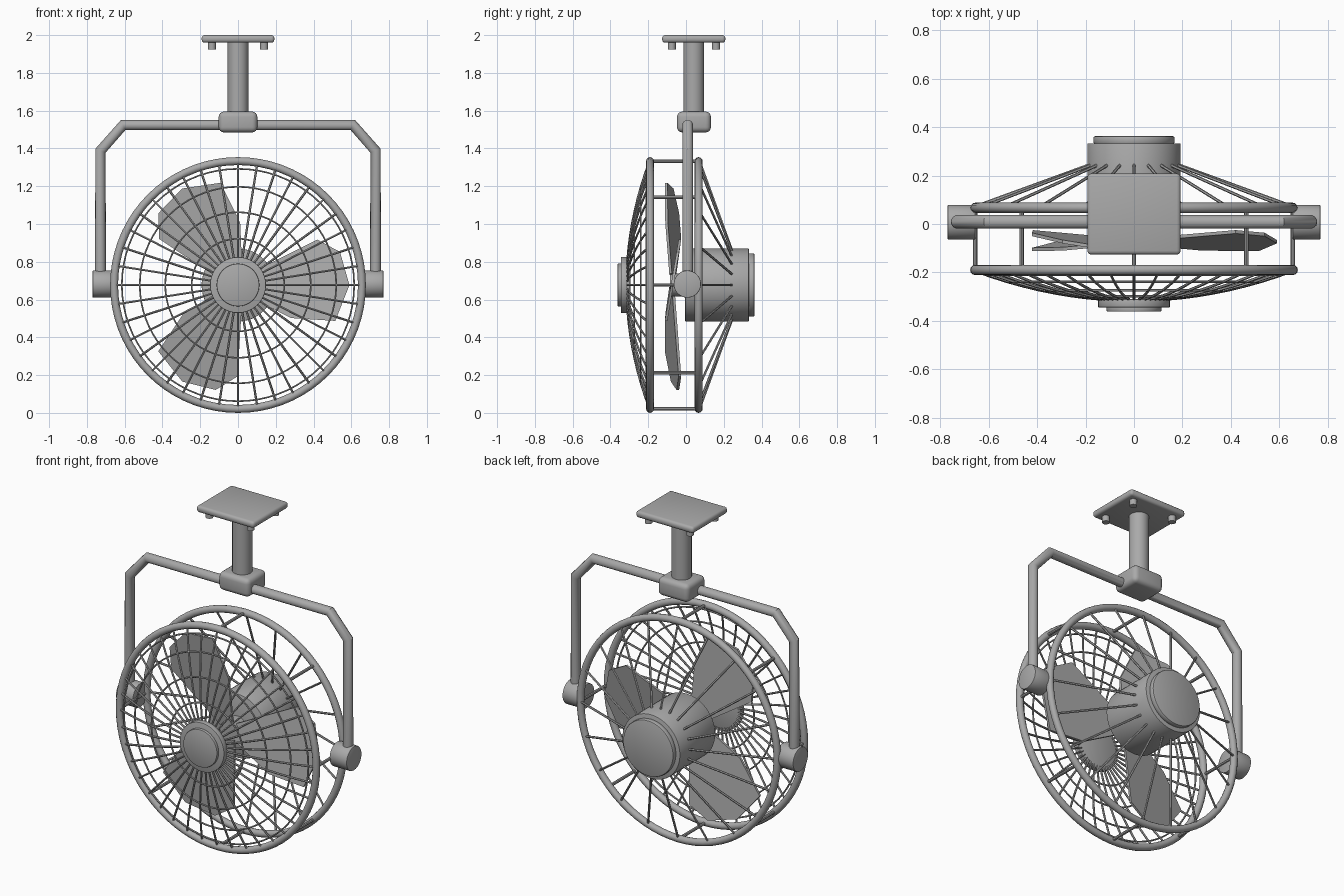
import bpy, bmesh, math
from mathutils import Matrix, Vector

if "Cube" in bpy.data.objects:
    bpy.data.objects.remove(bpy.data.objects["Cube"])

CZ = 0.677          # height of the fan axis
RING = 0.656        # radius of the guard rings
Y_FRONT, Y_REAR = -0.19, 0.067

grey = bpy.data.materials.new("painted grey metal")
grey.diffuse_color = (0.4, 0.4, 0.4, 1)
grey.use_nodes = True
grey.node_tree.nodes["Principled BSDF"].inputs["Base Color"].default_value = grey.diffuse_color


def finish(obj, angle=35):
    """Give the part its material and smooth it while keeping hard edges."""
    obj.data.materials.clear()
    obj.data.materials.append(grey)
    bpy.ops.object.select_all(action='DESELECT')
    obj.select_set(True)
    bpy.context.view_layer.objects.active = obj
    bpy.ops.object.shade_smooth_by_angle(angle=math.radians(angle))
    return obj


def add_mesh(name, bm):
    bmesh.ops.recalc_face_normals(bm, faces=bm.faces)
    mesh = bpy.data.meshes.new(name)
    bm.to_mesh(mesh)
    bm.free()
    obj = bpy.data.objects.new(name, mesh)
    bpy.context.collection.objects.link(obj)
    return obj


def block(name, centre, size, bevel, segments=3):
    bm = bmesh.new()
    bmesh.ops.create_cube(bm, size=1, matrix=Matrix.Translation(centre) @ Matrix.Diagonal((*size, 1)))
    bmesh.ops.bevel(bm, geom=bm.edges[:], offset=bevel, segments=segments,
                    profile=0.5, affect='EDGES')
    return finish(add_mesh(name, bm))


def cylinder(name, start, end, radius, bevel=0.0, sides=48):
    start, end = Vector(start), Vector(end)
    axis = end - start
    turn = axis.to_track_quat('Z', 'Y').to_matrix().to_4x4()
    bm = bmesh.new()
    bmesh.ops.create_cone(bm, cap_ends=True, segments=sides, radius1=radius, radius2=radius,
                          depth=axis.length, matrix=Matrix.Translation((start + end) / 2) @ turn)
    if bevel:
        rims = [e for e in bm.edges if any(len(f.verts) > 4 for f in e.link_faces)]
        bmesh.ops.bevel(bm, geom=rims, offset=bevel, segments=2, profile=0.5, affect='EDGES')
    return finish(add_mesh(name, bm))


def tubes(name, paths, radius, cyclic=False, res=2):
    """Sweep a round section along one or more point paths."""
    curve = bpy.data.curves.new(name, 'CURVE')
    curve.dimensions = '3D'
    curve.bevel_depth = radius
    curve.bevel_resolution = res
    curve.use_fill_caps = True
    for path in paths:
        spline = curve.splines.new('POLY')
        spline.points.add(len(path) - 1)
        for point, co in zip(spline.points, path):
            point.co = (*co, 1)
        spline.use_cyclic_u = cyclic
    temp = bpy.data.objects.new(name + "_path", curve)
    bpy.context.collection.objects.link(temp)
    bpy.context.view_layer.update()
    mesh = bpy.data.meshes.new_from_object(temp.evaluated_get(bpy.context.evaluated_depsgraph_get()))
    bpy.data.objects.remove(temp)
    mesh.name = name
    obj = bpy.data.objects.new(name, mesh)
    bpy.context.collection.objects.link(obj)
    return finish(obj)


def polar(r, angle, y):
    return (r * math.cos(angle), y, CZ + r * math.sin(angle))


def circle(r, y, n=72):
    return [polar(r, math.tau * i / n, y) for i in range(n)]


def dome(r):
    """Depth of the bowed front guard at radius r."""
    return -0.316 + 0.122 * (r / RING) ** 2


# Ceiling mount
block("ceiling_plate", (0, 0.041, 1.98), (0.385, 0.335, 0.04), 0.016)
for i, x in enumerate((-0.138, 0.138)):
    for j, y in enumerate((-0.075, 0.159)):
        cylinder(f"plate_bolt_{i}{j}", (x, y, 1.925), (x, y, 1.965), 0.021, sides=20)
cylinder("drop_post", (0, 0.041, 1.57), (0, 0.041, 1.965), 0.055)
block("clamp_block", (0, 0.042, 1.54), (0.205, 0.18, 0.11), 0.028, 4)

# Yoke and side pivots
half = [(0.728, 0.69), (0.728, 1.388), (0.608, 1.524)]
path = [(-x, 0.009, z) for x, z in half] + [(x, 0.009, z) for x, z in reversed(half)]
tubes("yoke", [path], 0.029, res=5)
for side, name in ((-1, "left_pivot"), (1, "right_pivot")):
    cylinder(name, (side * 0.655, 0.007, CZ + 0.005), (side * 0.77, 0.007, CZ + 0.005), 0.072, 0.004)

# Guard rings and the struts between them
tubes("front_ring", [circle(RING, Y_FRONT)], 0.021, True, 4)
tubes("rear_ring", [circle(RING, Y_REAR)], 0.021, True, 4)
tubes("ring_struts", [[polar(RING, k * math.pi / 4, Y_FRONT), polar(RING, k * math.pi / 4, Y_REAR)]
                      for k in range(8)], 0.009)

# Bowed front grille
radii = [0.13 + (RING - 0.13) * i / 8 for i in range(9)]
tubes("front_spokes", [[polar(r, math.tau * k / 40, dome(r)) for r in radii]
                       for k in range(40)], 0.006, res=1)
tubes("front_hoops", [circle(r, dome(r)) for r in (0.245, 0.385, 0.52, 0.615)], 0.005, True, 1)

# Rear grille
tubes("rear_spokes", [[polar(RING, a, 0.072), polar(0.19, a, 0.242)]
                      for a in (math.tau * k / 20 for k in range(20))], 0.0065, res=1)

# Front hub badge
cylinder("front_hub", (0, -0.345, CZ), (0, -0.31, CZ), 0.148, 0.004)
cylinder("front_hub_cap", (0, -0.362, CZ), (0, -0.34, CZ), 0.113, 0.004)

# Motor
cylinder("motor_housing", (0, -0.005, CZ), (0, 0.333, CZ), 0.193, 0.004)
cylinder("motor_end_cap", (0, 0.33, CZ), (0, 0.363, CZ), 0.168, 0.008)
cylinder("motor_shaft", (0, -0.085, CZ), (0, 0.0, CZ), 0.06)

# Three pitched blades
outline = [(0.04, 0.05), (0.42, 0.24), (0.54, 0.175), (0.59, 0.0),
           (0.515, -0.19), (0.28, -0.175), (0.04, -0.05)]
for k in range(3):
    bm = bmesh.new()
    face = bm.faces.new([bm.verts.new((x, -0.08 + 0.17 * t, t)) for x, t in outline])
    extruded = bmesh.ops.extrude_face_region(bm, geom=[face])
    moved = [v for v in extruded['geom'] if isinstance(v, bmesh.types.BMVert)]
    bmesh.ops.translate(bm, verts=moved, vec=(0, 0.014, 0))
    bmesh.ops.transform(bm, verts=bm.verts, matrix=Matrix.Translation((0, 0, CZ))
                        @ Matrix.Rotation(-math.tau * k / 3, 4, 'Y'))
    finish(add_mesh(f"blade_{k + 1}", bm), 20)
